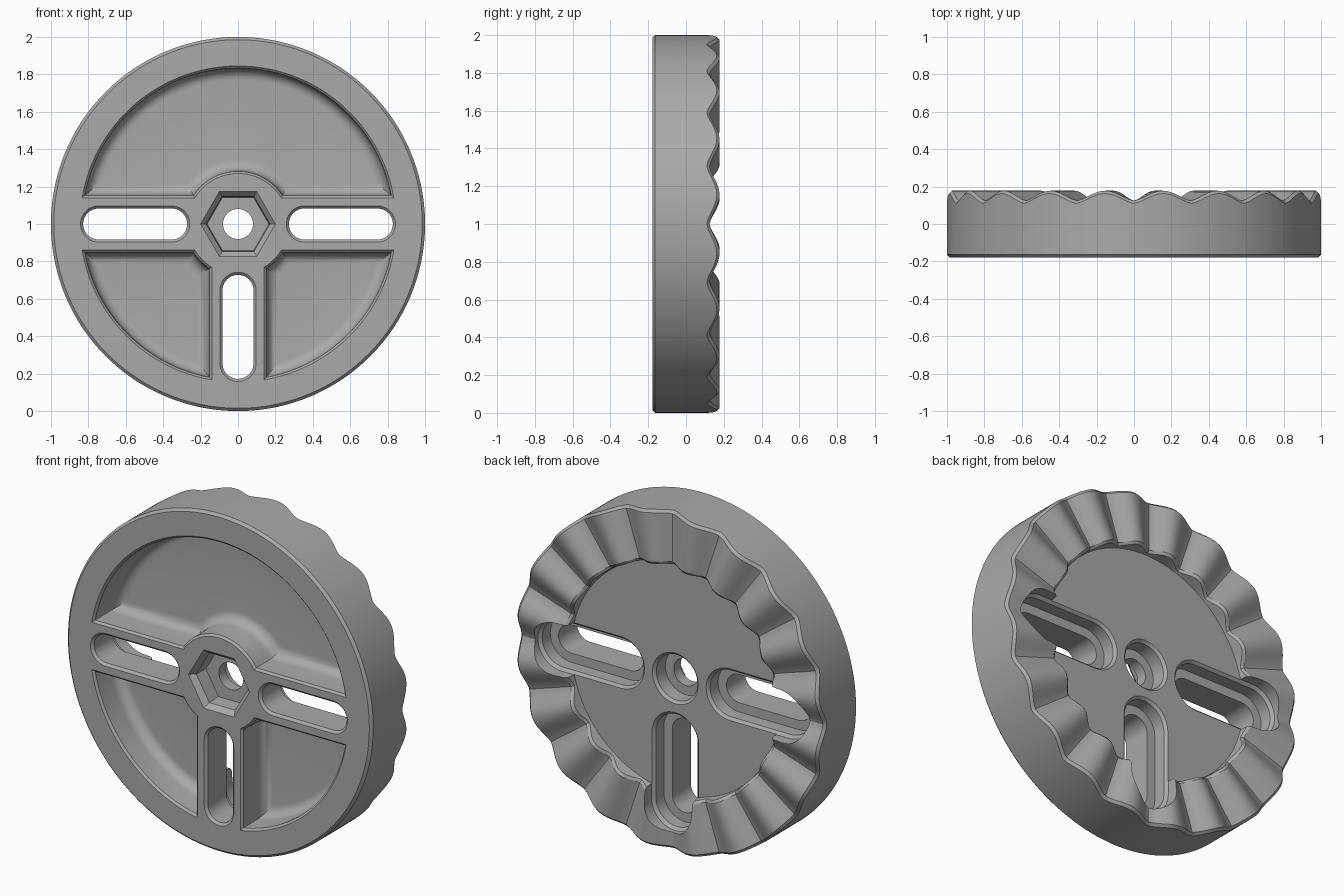
import bpy, bmesh
from math import sin, cos, asin, pi, tau

old = bpy.data.objects.get("Cube")
if old:
    bpy.data.objects.remove(old, do_unlink=True)

FRONT, BACK = -0.178, 0.178
FLOOR = 0.10        # recessed floor on the back
VALLEY = 0.125      # bottom of the radial grooves
WAVES, STEPS = 20, 240

grey = bpy.data.materials.new("plain grey")
grey.use_nodes = True
colour = (0.4, 0.4, 0.4, 1)
grey.diffuse_color = colour
grey.node_tree.nodes["Principled BSDF"].inputs["Base Color"].default_value = colour


def loft(name, rings):
    """Skin equal-length rings of points and cap both ends."""
    bm = bmesh.new()
    loops = [[bm.verts.new(p) for p in ring] for ring in rings]
    for a, b in zip(loops, loops[1:]):
        for i in range(len(a)):
            j = (i + 1) % len(a)
            bm.faces.new((a[i], a[j], b[j], b[i]))
    bm.faces.new(loops[0])
    bm.faces.new(loops[-1])
    bmesh.ops.recalc_face_normals(bm, faces=bm.faces)
    mesh = bpy.data.meshes.new(name)
    bm.to_mesh(mesh)
    bm.free()
    mesh.materials.append(grey)
    ob = bpy.data.objects.new(name, mesh)
    bpy.context.collection.objects.link(ob)
    return ob


def polar(r, t, y):
    return (r * cos(t), y, 1 + r * sin(t))


def circle(r, y, n=64):
    return [polar(r, tau * i / n, y) for i in range(n)]


def arc(r, start, end, n):
    return [(r, start + (end - start) * i / n) for i in range(n + 1)]


def wave_ring(r, drop):
    """Rim ring following the radial grooves."""
    ring = []
    for i in range(STEPS):
        t = tau * i / STEPS
        s = (0.5 - 0.5 * cos(WAVES * t)) ** 0.75
        ring.append(polar(r, t, VALLEY + (BACK - VALLEY) * s - drop))
    return ring


# Wheel body with scalloped back rim
wheel = loft("scalloped_wheel", [
    circle(0.985, FRONT, STEPS), circle(1, FRONT + 0.015, STEPS),
    wave_ring(1, 0.015), wave_ring(0.985, 0),
    wave_ring(0.70, 0), wave_ring(0.685, 0.012),
    circle(0.68, FLOOR, STEPS)])
cutters = []


# Front pockets between the ribs, with filleted floors
def pocket_ring(d, y, span, turn):
    outer, rib, hub = 0.845 - d, 0.14 + d, 0.27 + d
    a, b = asin(rib / outer), asin(rib / hub)
    pts = arc(outer, a, span - a, 64) + arc(hub, span - b, b, 24)
    return [polar(r, t + turn, y) for r, t in pts]


POCKET_FLOOR, FILLET = 0.02, 0.06
steps = [(-0.015, FRONT - 0.015), (0.012, FRONT + 0.012)]
for k in range(9):
    q = pi / 2 * k / 8
    steps.append((0.015 + FILLET * (1 - cos(q)),
                  POCKET_FLOOR - FILLET * (1 - sin(q))))
for span, turn in ((pi, 0), (pi / 2, pi), (pi / 2, 1.5 * pi)):
    cutters.append(loft("pocket_cutter",
                        [pocket_ring(d, y, span, turn) for d, y in steps]))


# Three stepped slots
def slot_ring(w, y, turn):
    pts = [(0.745 + w * cos(t), w * sin(t)) for _, t in arc(1, -pi / 2, pi / 2, 20)]
    pts += [(0.355 + w * cos(t), w * sin(t)) for _, t in arc(1, pi / 2, 1.5 * pi, 20)]
    c, s = cos(turn), sin(turn)
    return [(u * c - v * s, y, 1 + u * s + v * c) for u, v in pts]


LEDGE = 0.01
slot_steps = [(0.11, FRONT - 0.013), (0.083, FRONT + 0.014), (0.083, LEDGE),
              (0.138, LEDGE), (0.138, FLOOR - 0.015), (0.155, FLOOR + 0.002),
              (0.155, 0.3)]
for turn in (0, pi, 1.5 * pi):
    cutters.append(loft("slot_cutter", [slot_ring(w, y, turn) for w, y in slot_steps]))

# Hexagonal nut recess on the front
cutters.append(loft("hex_cutter", [
    circle(0.215, FRONT - 0.015, 6), circle(0.17, FRONT + 0.03, 6),
    circle(0.165, -0.065, 6)]))

# Centre hole with counterbore on the back
cutters.append(loft("bore_cutter", [
    circle(0.08, -0.3), circle(0.08, 0), circle(0.135, 0),
    circle(0.135, FLOOR - 0.015), circle(0.165, FLOOR + 0.015)]))

# Cut everything out of the wheel
for cutter in cutters:
    cutter.hide_render = True
    mod = wheel.modifiers.new("cut", "BOOLEAN")
    mod.operation = "DIFFERENCE"
    mod.solver = "EXACT"
    mod.object = cutter
graph = bpy.context.evaluated_depsgraph_get()
wheel.data = bpy.data.meshes.new_from_object(wheel.evaluated_get(graph))
wheel.modifiers.clear()
for cutter in cutters:
    bpy.data.objects.remove(cutter, do_unlink=True)

# Smooth curved walls, keep edges crisp
bpy.ops.object.select_all(action="DESELECT")
wheel.select_set(True)
bpy.context.view_layer.objects.active = wheel
bpy.ops.object.shade_smooth_by_angle(angle=0.5)
